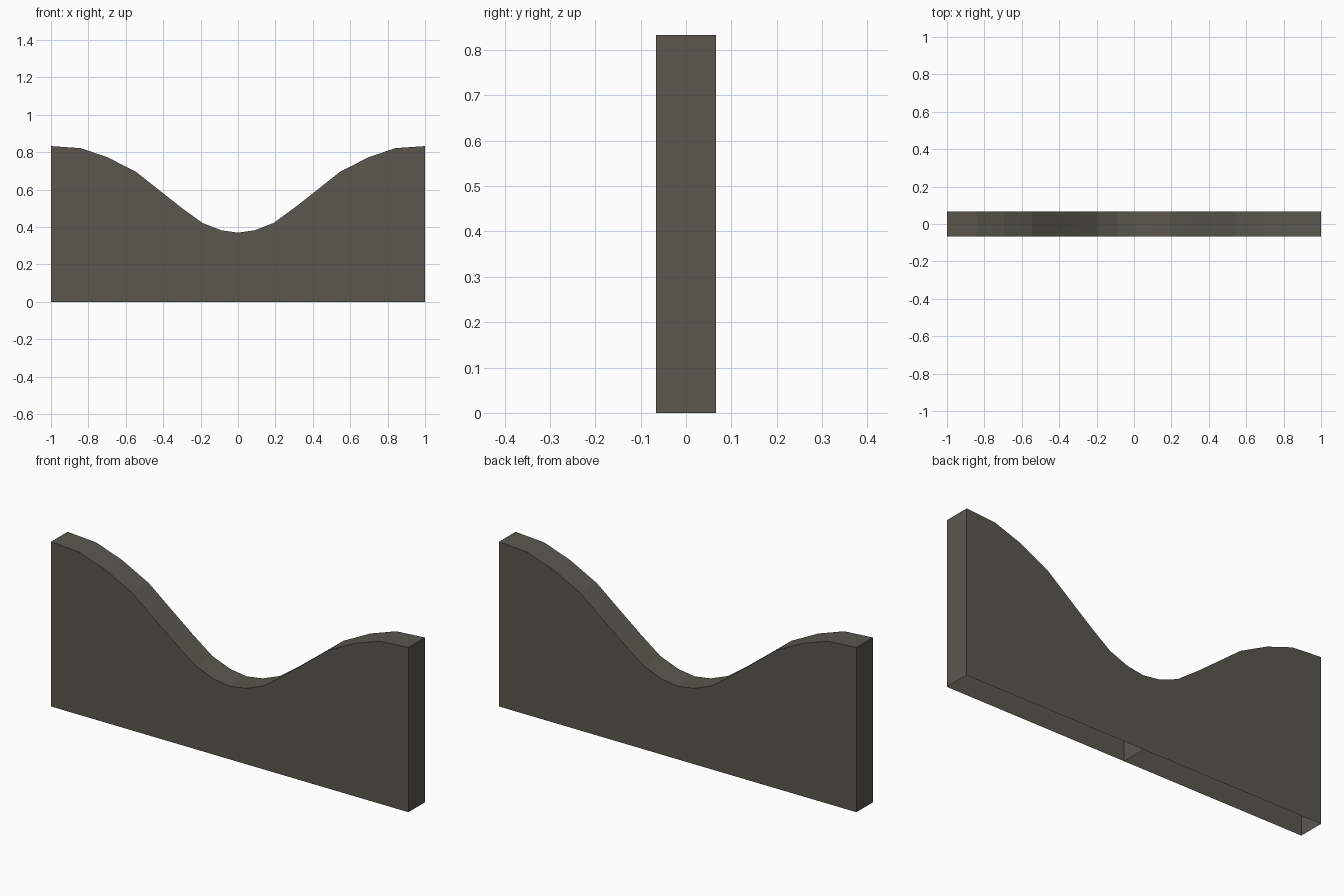
import bpy, bmesh

if "Cube" in bpy.data.objects:
    bpy.data.objects.remove(bpy.data.objects["Cube"])

HALF_THICK = 0.066
# Top curve of one half, from the centre dip out to the end (x, z)
CURVE = [(0, 0.37), (0.09, 0.383), (0.19, 0.422), (0.30, 0.502), (0.42, 0.596),
         (0.545, 0.695), (0.695, 0.772), (0.84, 0.822), (1.0, 0.833)]

stone = bpy.data.materials.new("dark grey stone")
stone.diffuse_color = (0.1, 0.096, 0.078, 1)
stone.use_nodes = True
stone.node_tree.nodes["Principled BSDF"].inputs["Base Color"].default_value = stone.diffuse_color


def half_wall(name, side):
    """Thin shell, open underneath, with end walls at the centre and outer end."""
    bm = bmesh.new()
    outline = [(0, 0)] + CURVE + [(1.0, 0)]
    rows = [[bm.verts.new((side * x, y, z)) for x, z in outline]
            for y in (-HALF_THICK, HALF_THICK)]
    front, back = rows
    # Big side faces
    bm.faces.new(front if side > 0 else front[::-1])
    bm.faces.new(back[::-1] if side > 0 else back)
    # Curved top and both end walls; the bottom stays open
    for i in range(len(outline) - 1):
        quad = [front[i], front[i + 1], back[i + 1], back[i]]
        bm.faces.new(quad)
    bm.normal_update()
    # Turn every face outwards from the middle of the half
    for f in bm.faces:
        c = f.calc_center_median()
        c.x -= side * 0.5
        if abs(f.normal.y) > 0.9:
            flip = f.normal.y * c.y < 0
        elif abs(f.normal.x) > 0.99:
            flip = f.normal.x * c.x < 0
        else:
            flip = f.normal.z < 0
        if flip:
            f.normal_flip()
    mesh = bpy.data.meshes.new(name)
    bm.to_mesh(mesh)
    bm.free()
    mesh.materials.append(stone)
    bpy.context.collection.objects.link(bpy.data.objects.new(name, mesh))


half_wall("right_wall_half", 1)
half_wall("left_wall_half", -1)
